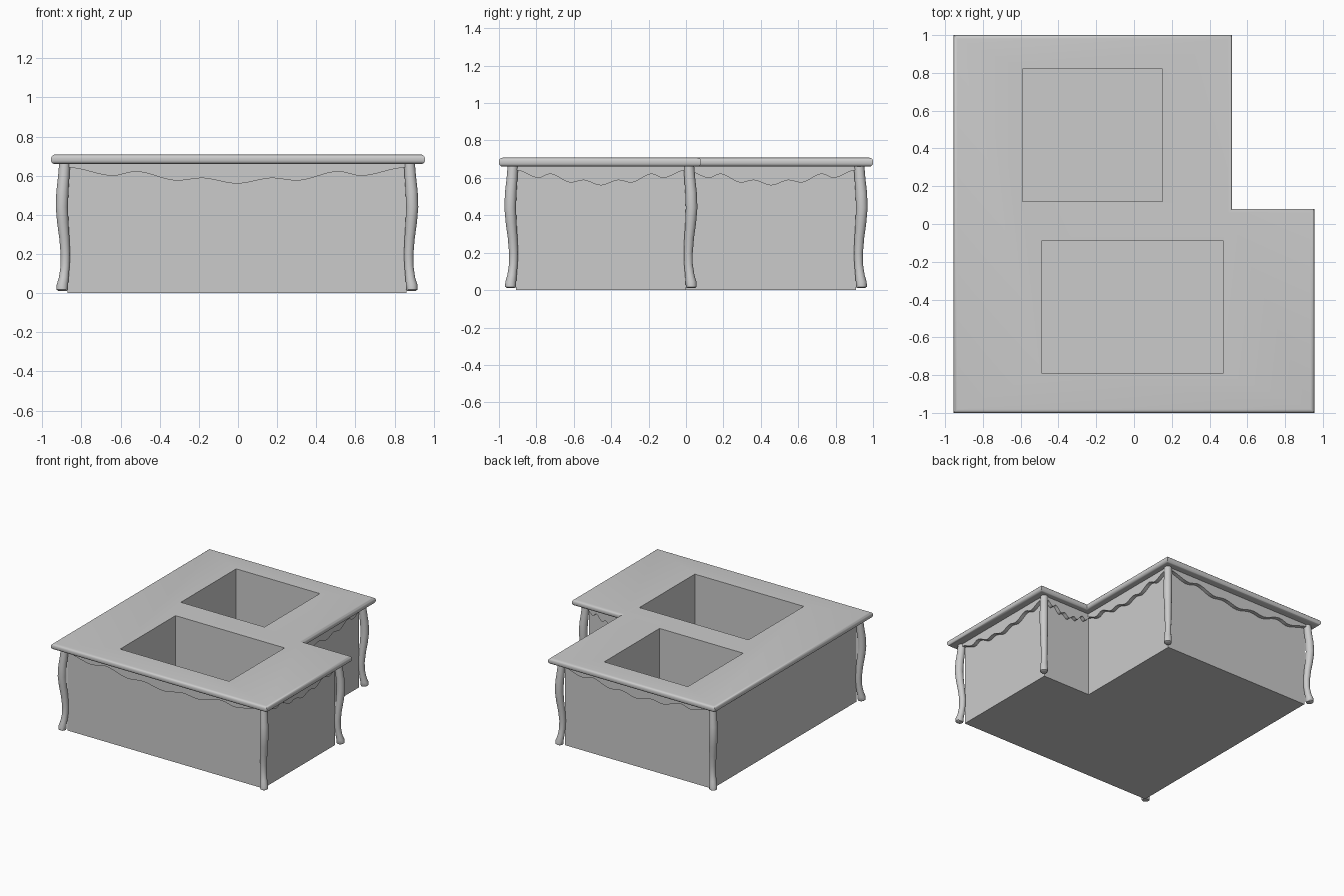
import bpy, bmesh, math
from mathutils import Vector

if "Cube" in bpy.data.objects:
    bpy.data.objects.remove(bpy.data.objects["Cube"])

Z_BODY, Z_TOP = 0.66, 0.708
BODY = [(-.87, -.91), (.86, -.91), (.86, 0), (.435, 0), (.435, .91), (-.87, .91)]
SLAB = [(-.955, -1), (.955, -1), (.955, .08), (.52, .08), (.52, 1), (-.955, 1)]


def finish(bm, name, smooth=False):
    bmesh.ops.recalc_face_normals(bm, faces=bm.faces)
    me = bpy.data.meshes.new(name)
    bm.to_mesh(me)
    bm.free()
    ob = bpy.data.objects.new(name, me)
    bpy.context.collection.objects.link(ob)
    if smooth:
        bpy.ops.object.select_all(action='DESELECT')
        ob.select_set(True)
        bpy.context.view_layer.objects.active = ob
        bpy.ops.object.shade_smooth_by_angle(angle=math.radians(40))
    return ob


def extruded(points, direction):
    """Closed prism from a 3D outline pushed along a direction."""
    bm = bmesh.new()
    face = bm.faces.new([bm.verts.new(p) for p in points])
    new = bmesh.ops.extrude_face_region(bm, geom=[face])['geom']
    bmesh.ops.translate(bm, vec=direction,
                        verts=[v for v in new if isinstance(v, bmesh.types.BMVert)])
    return bm


# L-shaped cabinet body
body = finish(extruded([(x, y, 0) for x, y in BODY], (0, 0, Z_BODY)), "cabinet_body")

# Countertop with a rounded rim
bm = extruded([(x, y, Z_BODY) for x, y in SLAB], (0, 0, Z_TOP - Z_BODY))
rim = [e for e in bm.edges if abs(e.verts[0].co.z - e.verts[1].co.z) < 1e-5]
bmesh.ops.bevel(bm, geom=rim, offset=0.02, segments=5, profile=0.5, affect='EDGES')
top = finish(bm, "countertop", True)

# Two rectangular wells cut down through top and body
for i, (x0, x1, y0, y1) in enumerate([(-.59, .15, .12, .82), (-.49, .475, -.79, -.09)]):
    rect = [(x0, y0, .02), (x1, y0, .02), (x1, y1, .02), (x0, y1, .02)]
    cutter = finish(extruded(rect, (0, 0, 1)), f"well_cutter_{i + 1}")
    cutter.hide_render = True
    cutter.display_type = 'WIRE'
    for ob in (body, top):
        mod = ob.modifiers.new("well", 'BOOLEAN')
        mod.operation, mod.solver, mod.object = 'DIFFERENCE', 'EXACT', cutter

# Scalloped aprons: half profile as (distance from centre, height)
SCALLOP = [(0, .56), (.21, .588), (.35, .575), (.60, .621), (.73, .60), (1, .642)]


def scallop_height(t):
    t = abs(t)
    for (a, za), (b, zb) in zip(SCALLOP, SCALLOP[1:]):
        if t <= b + 1e-6:
            s = (t - a) / (b - a)
            return za + (zb - za) * s * s * (3 - 2 * s)


def apron(name, a, b):
    a, b = Vector((*a, 0)), Vector((*b, 0))
    along = (b - a).normalized()
    out = Vector((along.y, -along.x, 0))
    pts = []
    for i in range(61):
        p = a.lerp(b, i / 60)
        p.z = scallop_height(i / 30 - 1)
        pts.append(p)
    pts += [Vector((b.x, b.y, Z_BODY)), Vector((a.x, a.y, Z_BODY))]
    return finish(extruded(pts, out * 0.03), name, True)


for i, name in enumerate(["front", "right", "notch_back", "notch_side", "back"]):
    apron(name + "_apron", BODY[i], BODY[i + 1])

# Curved legs: (height, diagonal offset from body corner, radius)
LEG = [(.012, .026, .023), (.018, .028, .029), (.045, .027, .029), (.08, .020, .025),
       (.14, .013, .023), (.20, .012, .024), (.28, .017, .026), (.36, .025, .029),
       (.44, .030, .031), (.52, .027, .031), (.60, .020, .029), (.66, .016, .028)]
SIDES = 20


def leg(name, corner, sx, sy):
    bm = bmesh.new()
    rings = []
    for z, off, r in LEG:
        rings.append([bm.verts.new((corner[0] + sx * off + r * math.cos(k * math.tau / SIDES),
                                    corner[1] + sy * off + r * math.sin(k * math.tau / SIDES), z))
                      for k in range(SIDES)])
    for lo, hi in zip(rings, rings[1:]):
        for k in range(SIDES):
            n = (k + 1) % SIDES
            bm.faces.new((lo[k], lo[n], hi[n], hi[k]))
    bm.faces.new(rings[0])
    bm.faces.new(rings[-1])
    return finish(bm, name, True)


for name, idx, sx, sy in [("front_left_leg", 0, -1, -1), ("front_right_leg", 1, 1, -1),
                          ("notch_leg", 2, 1, 1), ("back_right_leg", 4, 1, 1),
                          ("back_left_leg", 5, -1, 1)]:
    leg(name, BODY[idx], sx, sy)
